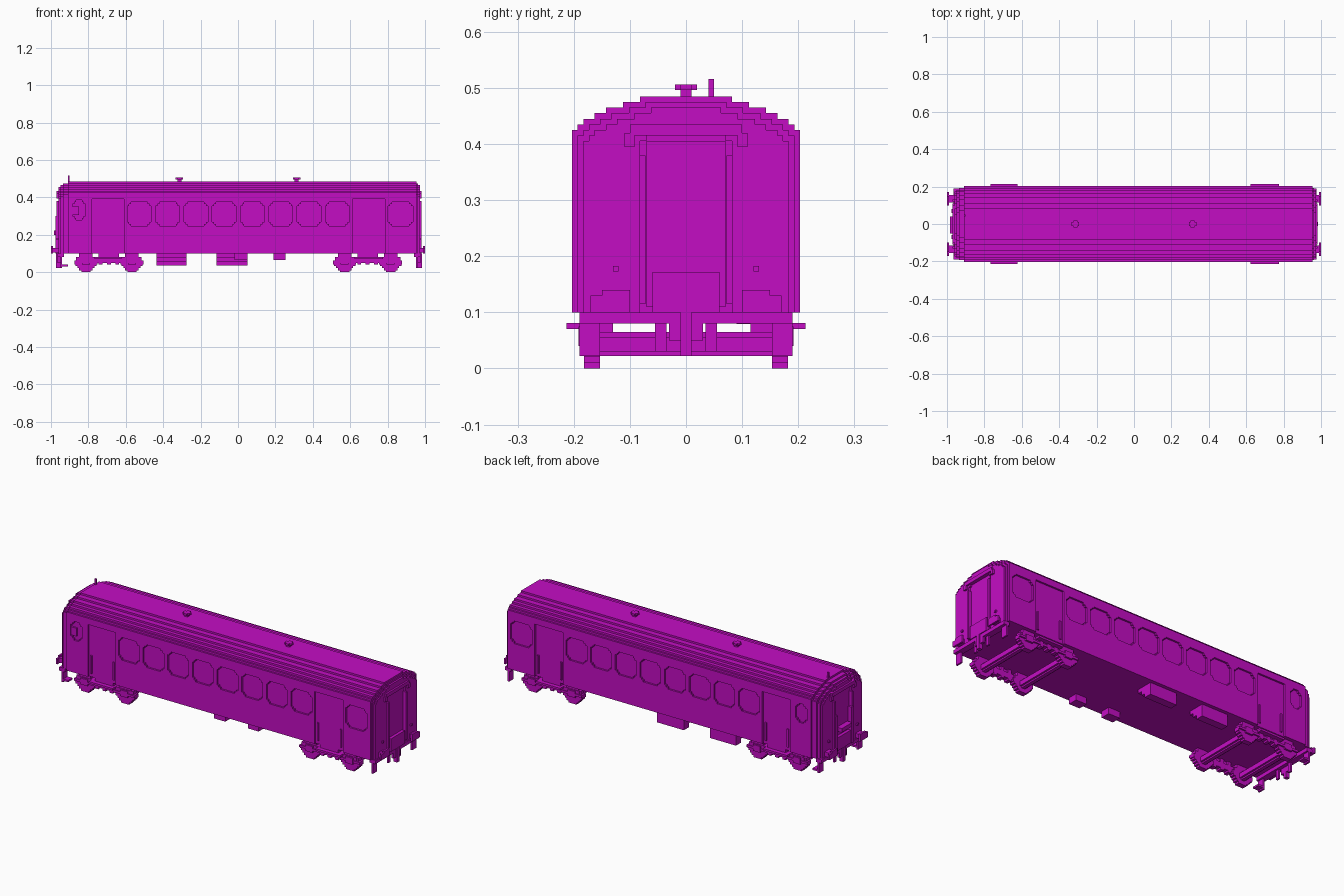
import bpy, bmesh

if "Cube" in bpy.data.objects:
    bpy.data.objects.remove(bpy.data.objects["Cube"])

mat = bpy.data.materials.new("magenta")
mat.diffuse_color = (0.55, 0.004, 0.55, 1)
mat.use_nodes = True
mat.node_tree.nodes["Principled BSDF"].inputs["Base Color"].default_value = mat.diffuse_color


def make(name, prisms):
    """One object from prisms: (outline, axis, start, end)."""
    bm = bmesh.new()
    for outline, axis, a, b in prisms:
        rings = []
        for t in (a, b):
            rings.append([bm.verts.new((t, u, v) if axis == 'x' else
                                       (u, t, v) if axis == 'y' else (u, v, t))
                          for u, v in outline])
        n = len(outline)
        bm.faces.new(rings[0])
        bm.faces.new(rings[1][::-1])
        for i in range(n):
            j = (i + 1) % n
            bm.faces.new((rings[0][i], rings[0][j], rings[1][j], rings[1][i]))
    bmesh.ops.recalc_face_normals(bm, faces=bm.faces)
    me = bpy.data.meshes.new(name)
    bm.to_mesh(me)
    bm.free()
    me.materials.append(mat)
    ob = bpy.data.objects.new(name, me)
    bpy.context.collection.objects.link(ob)
    return ob


def stepped(z0, rows, c=0):
    """Symmetric staircase outline; rows are (half width, top z)."""
    right, z = [], z0
    for w, top in rows:
        right += [(c + w, z), (c + w, top)]
        z = top
    return right + [(2 * c - u, v) for u, v in reversed(right)]


def box(x0, x1, y0, y1, z0, z1):
    return ([(x0, y0), (x1, y0), (x1, y1), (x0, y1)], 'z', z0, z1)


def both(x0, x1, y0, y1, z0, z1):
    return [box(x0, x1, y0, y1, z0, z1), box(x0, x1, -y1, -y0, z0, z1)]


ROOF = [(.203, .425), (.193, .435), (.183, .445), (.163, .455),
        (.143, .465), (.112, .475), (.082, .485)]


def section(inset):
    return stepped(.10, [(w - inset, z - inset) for w, z in ROOF])


# Coach body with stepped roof
body = make("coach_body", [(section(0), 'x', -.91, .955)])


# Window and door recesses on both sides
def window(x0, x1, z0, z1):
    c, h = (x0 + x1) / 2, (x1 - x0) / 2
    return stepped(z0, [(h - .02, z0 + .01), (h - .01, z0 + .02), (h, z1 - .02),
                        (h - .01, z1 - .01), (h - .02, z1)], c)


outlines = [window(-.592 + .1513 * i, -.464 + .1513 * i, .248, .374) for i in range(8)]
outlines += [window(.803, .935, .248, .374), window(-.885, -.815, .28, .385)]
DOORS = [(-.78, -.61), (.612, .787)]
for x0, x1 in DOORS:
    outlines.append([(x0, .09), (x1, .09), (x1, .39), (x0, .39)])
cutter = make("recess_cutter", [(o, 'y', s * .193, s * .25) for o in outlines for s in (-1, 1)])
cutter.hide_render = True
cutter.hide_viewport = True
cutter.display_type = 'WIRE'
mod = body.modifiers.new("recesses", 'BOOLEAN')
mod.object = cutter
mod.operation = 'DIFFERENCE'
mod.solver = 'EXACT'

# Small panel in the front washroom window
make("window_panel", [box(-.884, -.85, -.203, -.19, .305, .35)])

# Door handrails and footboards
rails, boards = [], []
for x0, x1 in DOORS:
    for x in (x0 + .012, x1 - .022):
        rails += both(x, x + .01, .19, .20, .12, .22)
    boards += both(x0 + .012, x1 - .012, .175, .213, .07, .081)
    boards += both(x0 + .04, x1 - .04, .17, .19, .08, .101)
make("door_handrails", rails)
make("door_footboards", boards)

# Tapered ends
make("left_end_taper", [(section(.01), 'x', -.935, -.91), (section(.02), 'x', -.95, -.935)])
make("right_end_taper", [(section(.01), 'x', .955, .962)])


# End wall arch around the gangway door
def arch(inset):
    pts = stepped(.10, [(w - inset, z - inset) for w, z in ROOF])
    return pts + [(-.082, .10), (-.082, .405), (-.07, .405), (-.07, .415),
                  (.07, .415), (.07, .405), (.082, .405), (.082, .10)]


make("left_end_arch", [(arch(.03), 'x', -.96, -.95)])
make("right_end_arch", [(arch(.02), 'x', .962, .972)])


# Gangway frame, bridge plate, lamps and end fittings
def end_parts(s, x):
    def span(a, b):
        return tuple(sorted((x + s * a, x + s * b)))
    tag = "left" if s < 0 else "right"
    make(tag + "_gangway_frame",
         both(*span(-.012, .01), .072, .083, .115, .38)
         + [box(*span(-.012, .01), -.10, .10, .415, .435)]
         + both(*span(-.012, .01), .092, .11, .395, .42))
    make(tag + "_door_leaf", [box(*span(-.02, -.007), -.07, .07, .11, .405)])
    make(tag + "_bridge_plate", [box(*span(-.015, .01), -.06, .06, .10, .172)])
    make(tag + "_lamps", both(*span(-.01, .01), .12, .13, .173, .183))
    # Buffers
    bx = 1 - abs(x)
    make(tag + "_buffers", both(*span(bx - .01, bx), .10, .17, .10, .13)
         + both(*span(bx - .01, bx), .10, .15, .13, .14)
         + both(*span(-.02, bx - .01), .115, .155, .105, .13))
    # Buffer beam, coupler and hoses
    make(tag + "_buffer_beam", [box(*span(-.03, .005), -.19, .19, .08, .10)])
    make(tag + "_coupler", [box(*span(-.01, .012), -.01, .01, .022, .10),
                            box(*span(-.01, .005), -.03, .03, .05, .09)])
    make(tag + "_hoses", both(*span(-.02, -.01), .035, .055, .03, .08))
    # Corner steps
    make(tag + "_corner_steps", both(*span(-.02, -.01), .153, .19, .022, .08)
         + (both(*span(-.05, -.01), .153, .19, .03, .04) if s < 0 else []))


end_parts(-1, -.96)
end_parts(1, .972)
make("left_gangway_handle", [box(-.985, -.955, -.05, .04, .20, .222)])
make("left_gangway_bellows", both(-.975, -.95, .06, .08, .10, .30))

# Roof vents and aerial
vents = []
for x in (-.313, .313):
    vents += [box(x - .01, x + .01, -.01, .01, .48, .496),
              box(x - .02, x + .02, -.01, .01, .496, .506),
              box(x - .01, x + .01, -.02, .02, .496, .506)]
make("roof_vents", vents)
make("aerial", [box(-.91, -.90, .04, .05, .47, .516)])

# Underfloor equipment
crates = []
for x0, x1, z in ((-.435, -.276, .035), (-.115, .05, .035)):
    for i in range(3):
        crates.append(box(x0, x1, .09 + .025 * i, .183, z + .044 - .022 * i, .101))
make("underfloor_cabinets", crates)
make("underfloor_boxes", [box(.19, .255, -.183, -.13, .065, .101),
                          box(-.02, .05, -.183, -.13, .065, .101)])

# Bogies
WHEEL = [(.025, .010), (.036, .021), (.046, .032), (.057, .042),
         (.062, .062), (.052, .080), (.036, .101)]
for tag, c in (("left", -.69), ("right", .693)):
    wheels, axles, frame = [], [], []
    for x in (c - .123, c + .123):
        for s in (-1, 1):
            wheels.append((stepped(0, WHEEL, x), 'y', s * .153, s * .182))
        axles.append(box(x - .02, x + .02, -.155, .155, .03, .055))
        axles.append(box(x - .01, x + .01, -.155, .155, .022, .065))
        frame += both(x - .022, x + .022, .18, .192, .04, .075)
    frame += both(c - .185, c + .185, .16, .19, .05, .062)
    frame += both(c - .165, c + .165, .16, .185, .062, .08)
    for dx in (-.045, 0, .045):
        frame += both(c + dx - .01, c + dx + .01, .16, .19, .04, .101)
    make(tag + "_bogie_wheels", wheels)
    make(tag + "_bogie_axles", axles)
    make(tag + "_bogie_frame", frame)
